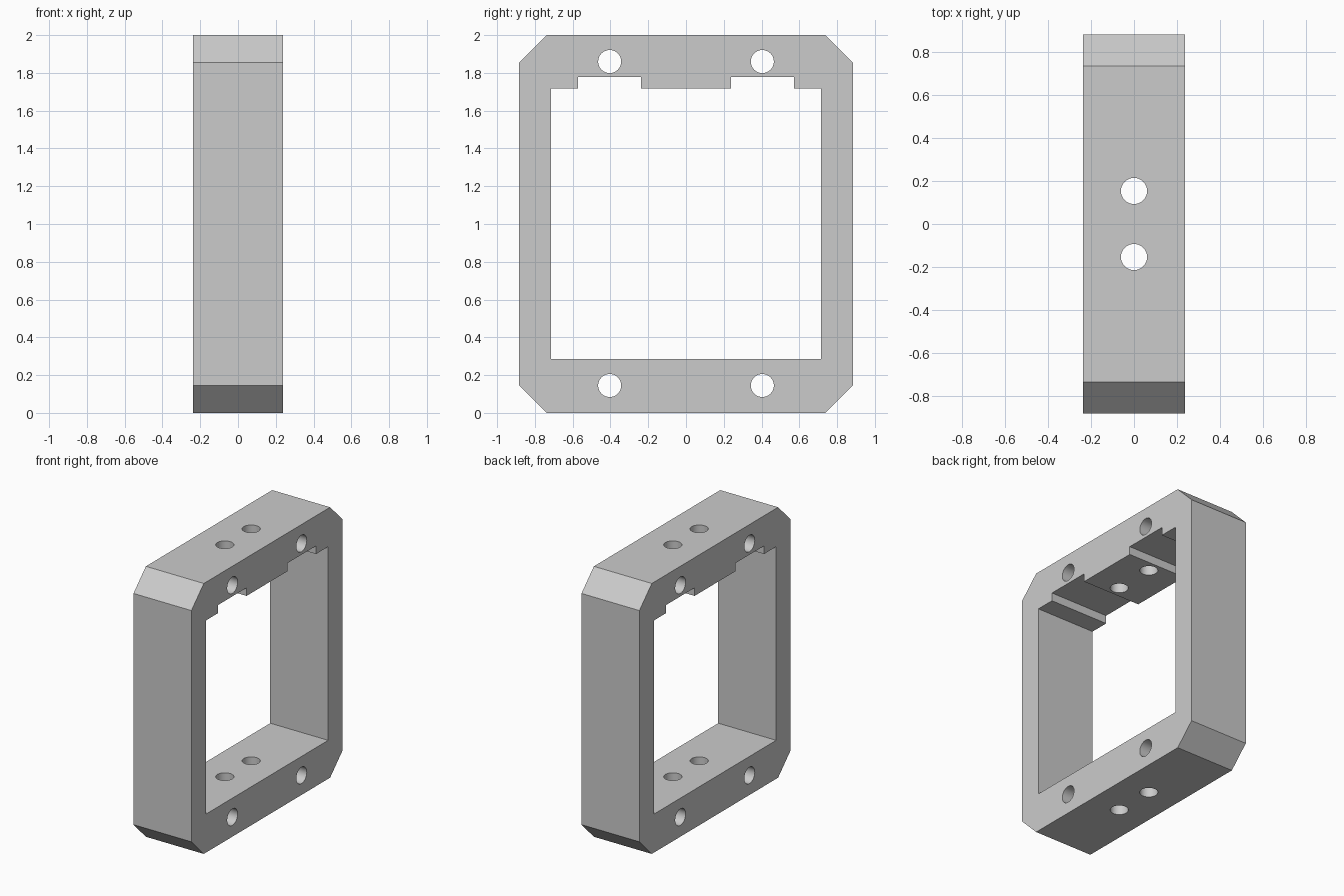
import bpy
import bmesh
import math
from mathutils import Matrix, Vector

if "Cube" in bpy.data.objects:
    bpy.data.objects.remove(bpy.data.objects["Cube"])

HALF_X = 0.237                    # half thickness of the frame
HALF_Y, TOP, CHAMFER = 0.883, 2.0, 0.145

grey = bpy.data.materials.new("light grey")
grey.diffuse_color = (0.6, 0.6, 0.6, 1)
grey.use_nodes = True
grey.node_tree.nodes["Principled BSDF"].inputs["Base Color"].default_value = grey.diffuse_color


def make_object(name, bm):
    bmesh.ops.recalc_face_normals(bm, faces=bm.faces[:])
    mesh = bpy.data.meshes.new(name)
    bm.to_mesh(mesh)
    bm.free()
    mesh.materials.append(grey)
    obj = bpy.data.objects.new(name, mesh)
    bpy.context.collection.objects.link(obj)
    return obj


def prism(name, profile, half):
    """Extrude a (y, z) profile along x."""
    bm = bmesh.new()
    face = bm.faces.new([bm.verts.new((-half, y, z)) for y, z in profile])
    ext = bmesh.ops.extrude_face_region(bm, geom=[face])["geom"]
    verts = [v for v in ext if isinstance(v, bmesh.types.BMVert)]
    bmesh.ops.translate(bm, verts=verts, vec=Vector((2 * half, 0, 0)))
    return make_object(name, bm)


def drill(name, centres, rotation, depth):
    """Set of cylinders for cutting round holes."""
    bm = bmesh.new()
    for centre in centres:
        bmesh.ops.create_cone(bm, cap_ends=True, segments=48, radius1=0.061,
                              radius2=0.061, depth=depth,
                              matrix=Matrix.Translation(centre) @ rotation)
    return make_object(name, bm)


# Frame body with chamfered corners
a, b, c = HALF_Y, HALF_Y - CHAMFER, CHAMFER
frame = prism("frame", [(-b, 0), (b, 0), (a, c), (a, TOP - c),
                        (b, TOP), (-b, TOP), (-a, TOP - c), (-a, c)], HALF_X)

# Window opening with two shallow notches in its upper edge
half_window = [(0.715, 0.285), (0.715, 1.717), (0.573, 1.717),
               (0.573, 1.777), (0.238, 1.777), (0.238, 1.717)]
window = half_window + [(-y, z) for y, z in reversed(half_window)]
opening = prism("opening_cutter", window, 0.5)

# Cross holes through the thickness, and vertical holes through both bars
cross = drill("cross_hole_cutter",
              [(0, y, z) for y in (-0.404, 0.404) for z in (0.145, 1.86)],
              Matrix.Rotation(math.pi / 2, 4, 'Y'), 1.0)
vertical = drill("vertical_hole_cutter",
                 [(0, y, 1) for y in (-0.154, 0.154)], Matrix.Identity(4), 3.0)

bpy.context.view_layer.objects.active = frame
frame.select_set(True)
for cutter in (opening, cross, vertical):
    mod = frame.modifiers.new(cutter.name, 'BOOLEAN')
    mod.operation = 'DIFFERENCE'
    mod.solver = 'EXACT'
    mod.object = cutter
    bpy.ops.object.modifier_apply(modifier=mod.name)
    bpy.data.objects.remove(cutter)

# Smooth hole walls, crisp edges elsewhere
bpy.ops.object.shade_smooth_by_angle(angle=math.radians(30))
